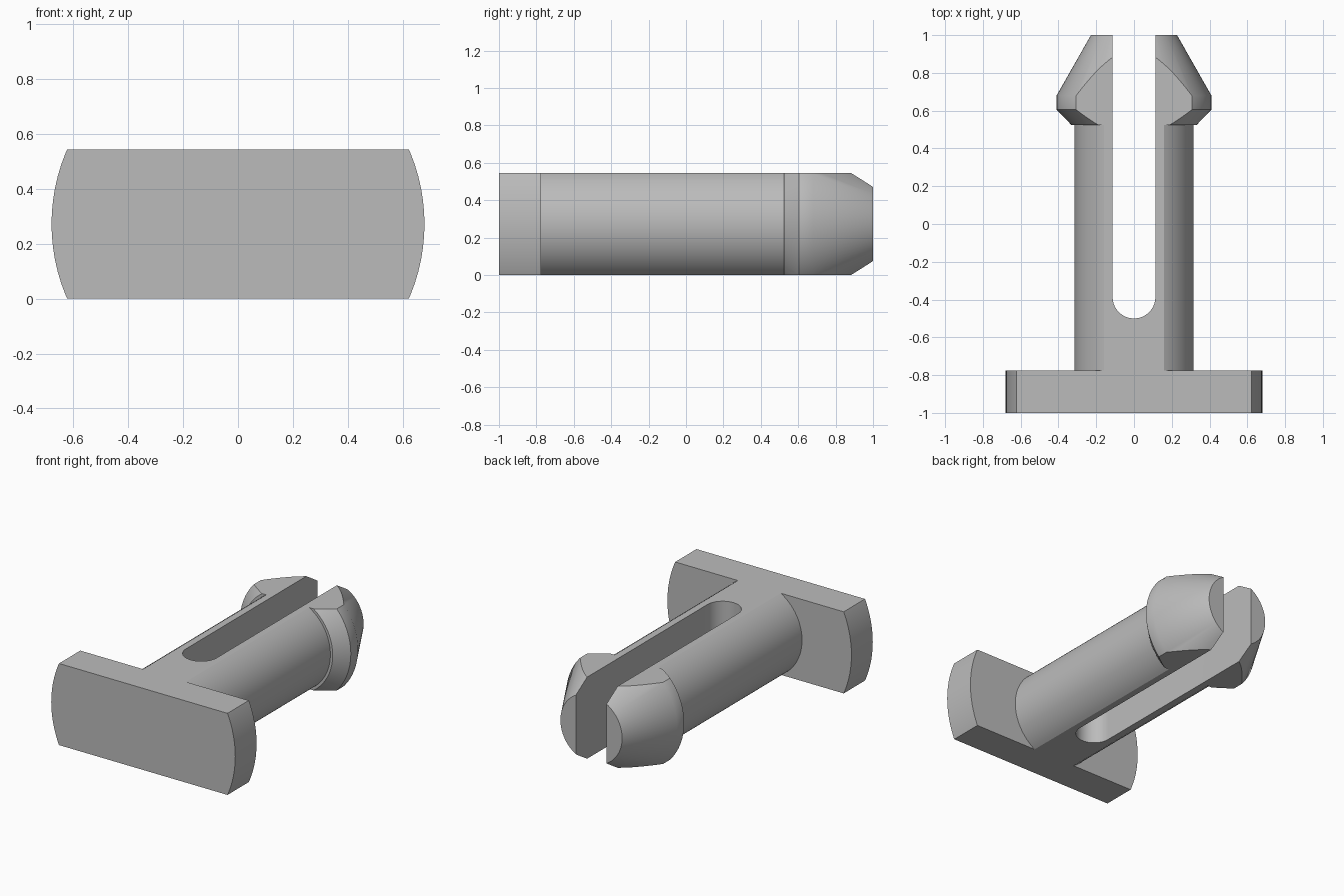
import bpy, bmesh
from math import pi, cos, sin, radians
from mathutils import Matrix, Vector

if "Cube" in bpy.data.objects:
    bpy.data.objects.remove(bpy.data.objects["Cube"], do_unlink=True)

HEIGHT = 0.545
AXIS_Z = HEIGHT / 2
SLOT_R = 0.113
SLOT_Y = -0.387

grey = bpy.data.materials.new("plain grey")
grey.use_nodes = True
colour = (0.5, 0.5, 0.5, 1)
grey.diffuse_color = colour
grey.node_tree.nodes["Principled BSDF"].inputs["Base Color"].default_value = colour


def add_object(name, bm):
    bmesh.ops.recalc_face_normals(bm, faces=bm.faces)
    mesh = bpy.data.meshes.new(name)
    bm.to_mesh(mesh)
    bm.free()
    mesh.materials.append(grey)
    obj = bpy.data.objects.new(name, mesh)
    bpy.context.collection.objects.link(obj)
    return obj


def lathe(name, profile, steps=96):
    """Revolve (radius, y) points about the long axis."""
    bm = bmesh.new()
    verts = [bm.verts.new((r, y, AXIS_Z)) for r, y in profile]
    edges = [bm.edges.new(pair) for pair in zip(verts, verts[1:])]
    bmesh.ops.spin(bm, geom=verts + edges, cent=(0, 0, AXIS_Z), axis=(0, 1, 0),
                   angle=2 * pi, steps=steps, use_merge=True)
    bmesh.ops.remove_doubles(bm, verts=bm.verts, dist=1e-5)
    # Close both ends
    bmesh.ops.holes_fill(bm, edges=[e for e in bm.edges if e.is_boundary], sides=0)
    return add_object(name, bm)


def box(name, size, centre):
    bm = bmesh.new()
    bmesh.ops.create_cube(bm, size=1, matrix=Matrix.Translation(centre) @ Matrix.Diagonal((*size, 1)))
    return add_object(name, bm)


def round_slot(name):
    bm = bmesh.new()
    arc = [pi + pi * i / 32 for i in range(33)]
    outline = [(SLOT_R * cos(a), SLOT_Y + SLOT_R * sin(a)) for a in arc]
    outline += [(SLOT_R, 1.2), (-SLOT_R, 1.2)]
    face = bm.faces.new([bm.verts.new((x, y, -0.5)) for x, y in outline])
    top = bmesh.ops.extrude_face_region(bm, geom=[face])["geom"]
    bmesh.ops.translate(bm, vec=Vector((0, 0, 2)),
                        verts=[v for v in top if isinstance(v, bmesh.types.BMVert)])
    return add_object(name, bm)


def cut(obj, cutter, operation):
    cutter.hide_render = True
    mod = obj.modifiers.new(cutter.name, "BOOLEAN")
    mod.object, mod.operation, mod.solver = cutter, operation, "EXACT"
    bpy.ops.object.select_all(action="DESELECT")
    obj.select_set(True)
    bpy.context.view_layer.objects.active = obj
    bpy.ops.object.modifier_apply(modifier=mod.name)
    bpy.data.objects.remove(cutter, do_unlink=True)


# Wide flange, shaft and barbed head turned as one solid
pin = lathe("split_clip_pin", [
    (0.68, -1), (0.68, -0.775),
    (0.315, -0.775), (0.315, 0.525),
    (0.332, 0.525), (0.41, 0.605), (0.41, 0.68), (0.228, 1)])

# Flat top and bottom, then the slot that splits the prongs
cut(pin, box("flat_trim", (3, 3, HEIGHT), (0, 0, AXIS_Z)), "INTERSECT")
cut(pin, round_slot("prong_slot"), "DIFFERENCE")

bpy.ops.object.shade_smooth_by_angle(angle=radians(31))
